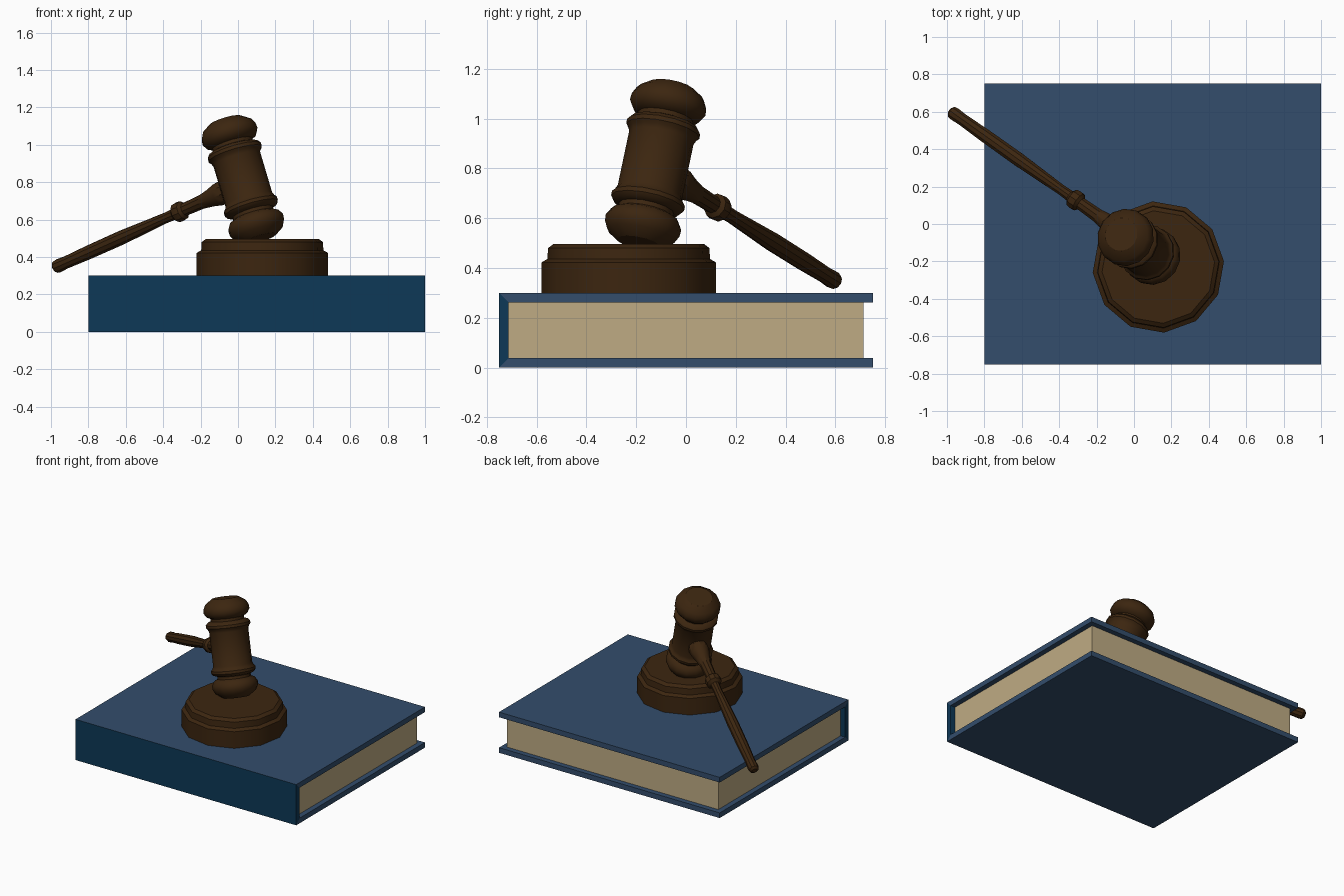
import bpy, bmesh, math
from mathutils import Vector, Matrix

if "Cube" in bpy.data.objects:
    bpy.data.objects.remove(bpy.data.objects["Cube"])


def material(name, rgb):
    m = bpy.data.materials.new(name)
    m.diffuse_color = (*rgb, 1)
    m.use_nodes = True
    m.node_tree.nodes["Principled BSDF"].inputs["Base Color"].default_value = m.diffuse_color
    return m


WOOD = material("dark_wood", (0.045, 0.019, 0.005))
CLOTH = material("cover_blue", (0.033, 0.075, 0.15))
SPINE = material("spine_blue", (0.004, 0.04, 0.095))
PAPER = material("paper", (0.52, 0.41, 0.23))


def finish(name, bm, mat):
    bmesh.ops.recalc_face_normals(bm, faces=bm.faces)
    me = bpy.data.meshes.new(name)
    bm.to_mesh(me)
    bm.free()
    me.materials.append(mat)
    ob = bpy.data.objects.new(name, me)
    bpy.context.collection.objects.link(ob)
    return ob


def extrude_x(name, section, x0, x1, mat):
    """Extrude a closed (y, z) section from x0 to x1."""
    bm = bmesh.new()
    face = bm.faces.new([bm.verts.new((x0, y, z)) for y, z in section])
    out = bmesh.ops.extrude_face_region(bm, geom=[face])["geom"]
    moved = [v for v in out if isinstance(v, bmesh.types.BMVert)]
    bmesh.ops.translate(bm, verts=moved, vec=(x1 - x0, 0, 0))
    return finish(name, bm, mat)


def turned(name, profile, sides, origin, axis, side_dir, mat):
    """Turn an (radius, height) profile round an axis, capping both ends."""
    bm = bmesh.new()
    rings = []
    for r, h in profile:
        rings.append([bm.verts.new((r * math.cos(2 * math.pi * i / sides),
                                    r * math.sin(2 * math.pi * i / sides), h))
                      for i in range(sides)])
    for a, b in zip(rings, rings[1:]):
        for i in range(sides):
            j = (i + 1) % sides
            bm.faces.new((a[i], a[j], b[j], b[i]))
    bm.faces.new(rings[0])
    bm.faces.new(rings[-1])
    z = Vector(axis).normalized()
    x = Vector(side_dir).normalized()
    rot = Matrix((x, z.cross(x), z)).transposed().to_4x4()
    bmesh.ops.transform(bm, matrix=Matrix.Translation(origin) @ rot, verts=bm.verts)
    ob = finish(name, bm, mat)
    bpy.ops.object.select_all(action='DESELECT')
    ob.select_set(True)
    bpy.context.view_layer.objects.active = ob
    bpy.ops.object.shade_smooth_by_angle(angle=math.radians(35))
    return ob


# Book: two boards mitred into the spine, with an inset page block
T, H, Y = 0.038, 0.30, 0.75
board = [(-Y, 0), (Y, 0), (Y, T), (-Y + T, T)]
extrude_x("bottom_cover", board, -0.8, 1.0, CLOTH)
extrude_x("top_cover", [(y, H - z) for y, z in board], -0.8, 1.0, CLOTH)
extrude_x("book_spine", [(-Y, 0), (-Y + T, T), (-Y + T, H - T), (-Y, H)], -0.8, 1.0, SPINE)
extrude_x("pages", [(-Y + T, T), (Y - T, T), (Y - T, H - T), (-Y + T, H - T)],
          -0.762, 0.962, PAPER)

# Sound block: low twelve-sided disc with stepped rim
a = math.radians(5)
turned("sound_block",
       [(0.352, 0.30), (0.352, 0.422), (0.328, 0.436), (0.325, 0.48), (0.302, 0.497)],
       12, (0.13, -0.23, 0), (0, 0, 1), (math.cos(a), math.sin(a), 0), WOOD)

# Gavel frame: head axis leans toward the handle, handle square to it
az, tilt = math.radians(144.6), math.radians(20)
flat = Vector((math.cos(az), math.sin(az), 0))
up = Vector((0, 0, 1))
head_axis = flat * math.sin(tilt) + up * math.cos(tilt)
grip_axis = flat * math.cos(tilt) - up * math.sin(tilt)

# Gavel head: half profile mirrored about the middle
half = [(0.132, 0.115), (0.139, 0.132), (0.15, 0.145), (0.15, 0.163), (0.138, 0.178),
        (0.113, 0.186), (0.113, 0.204), (0.138, 0.216), (0.155, 0.245),
        (0.153, 0.272), (0.138, 0.302), (0.09, 0.335)]
turned("gavel_head", [(r, -h) for r, h in reversed(half)] + half,
       14, (0.026, -0.122, 0.814), head_axis, grip_axis, WOOD)

# Gavel handle: flared socket, collar and swelling grip
grip = [(0.05, 0.05), (0.066, 0.13), (0.064, 0.17), (0.05, 0.225), (0.039, 0.29),
        (0.036, 0.41), (0.052, 0.425), (0.055, 0.447), (0.052, 0.468), (0.031, 0.485),
        (0.029, 0.55), (0.039, 0.85), (0.038, 1.08), (0.034, 1.24), (0.037, 1.29),
        (0.033, 1.311), (0.018, 1.323)]
turned("gavel_handle", grip, 10, (0.03, -0.115, 0.795), grip_axis,
       head_axis, WOOD)
